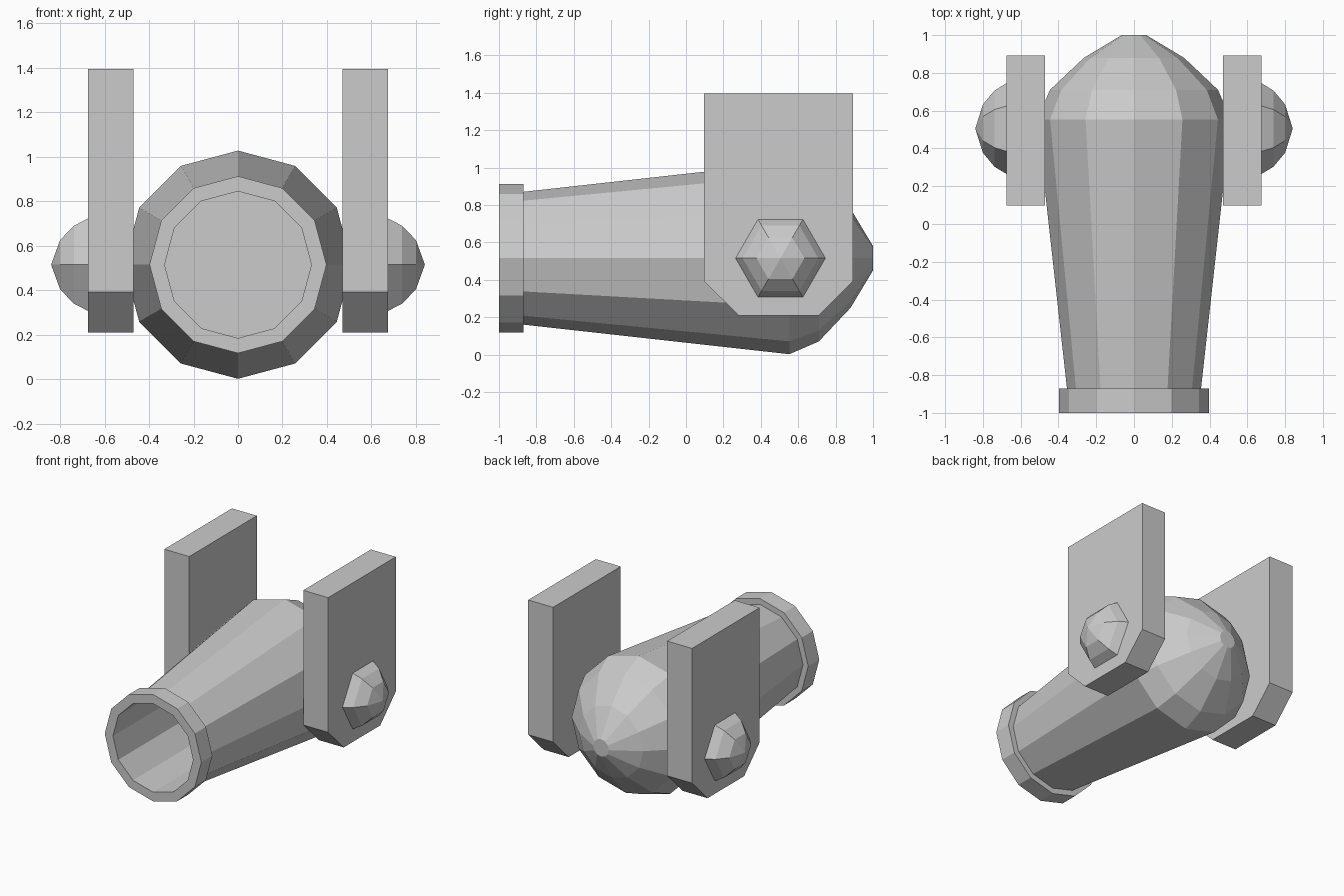
import bpy, bmesh
from math import cos, sin, tau

if "Cube" in bpy.data.objects:
    bpy.data.objects.remove(bpy.data.objects["Cube"])

AXIS_Z = 0.515   # height of the barrel axis
PIVOT_Y = 0.505  # bolt position along the barrel


def finish(name, bm, mirror=False):
    bmesh.ops.remove_doubles(bm, verts=bm.verts, dist=1e-5)
    bmesh.ops.recalc_face_normals(bm, faces=bm.faces)
    mesh = bpy.data.meshes.new(name)
    bm.to_mesh(mesh)
    bm.free()
    obj = bpy.data.objects.new(name, mesh)
    bpy.context.collection.objects.link(obj)
    if mirror:
        obj.modifiers.new("Mirror", 'MIRROR').use_axis[0] = True
    return obj


def lathe(name, profile, sides, place, mirror=False):
    """Rings of (distance along axis, radius), closed at both ends."""
    bm = bmesh.new()
    rings = [[bm.verts.new(place(d, r * cos(tau * i / sides), r * sin(tau * i / sides)))
              for i in range(sides)] for d, r in profile]
    for a, b in zip(rings, rings[1:]):
        for i in range(sides):
            j = (i + 1) % sides
            bm.faces.new((a[i], a[j], b[j], b[i]))
    bm.faces.new(rings[0])
    bm.faces.new(rings[-1])
    return finish(name, bm, mirror)


# Barrel: bore, muzzle ring, tapered body and rounded breech in one profile
lathe("barrel",
      [(0.1, 0.33), (-1.0, 0.33), (-1.0, 0.398), (-0.87, 0.398), (-0.87, 0.355),
       (0.553, 0.513), (0.71, 0.445), (0.88, 0.265), (1.0, 0.065)],
      12, lambda d, u, v: (u, d, AXIS_Z + v))

# Side plates: chamfered outline extruded through the thickness
outline = [(0.097, 1.395), (0.097, 0.392), (0.28, 0.21),
           (0.71, 0.21), (0.893, 0.392), (0.893, 1.395)]
bm = bmesh.new()
face = bm.faces.new([bm.verts.new((0.47, y, z)) for y, z in outline])
ext = bmesh.ops.extrude_face_region(bm, geom=[face], use_keep_orig=True)
bmesh.ops.translate(bm, vec=(0.205, 0, 0),
                    verts=[e for e in ext["geom"] if isinstance(e, bmesh.types.BMVert)])
finish("side_plates", bm, mirror=True)

# Pivot bolts: six-sided domed heads on the outside of each plate
lathe("pivot_bolts",
      [(0.65, 0.24), (0.675, 0.24), (0.738, 0.202), (0.80, 0.128), (0.84, 0.001)],
      6, lambda d, u, v: (d, PIVOT_Y + u, AXIS_Z + v), mirror=True)
